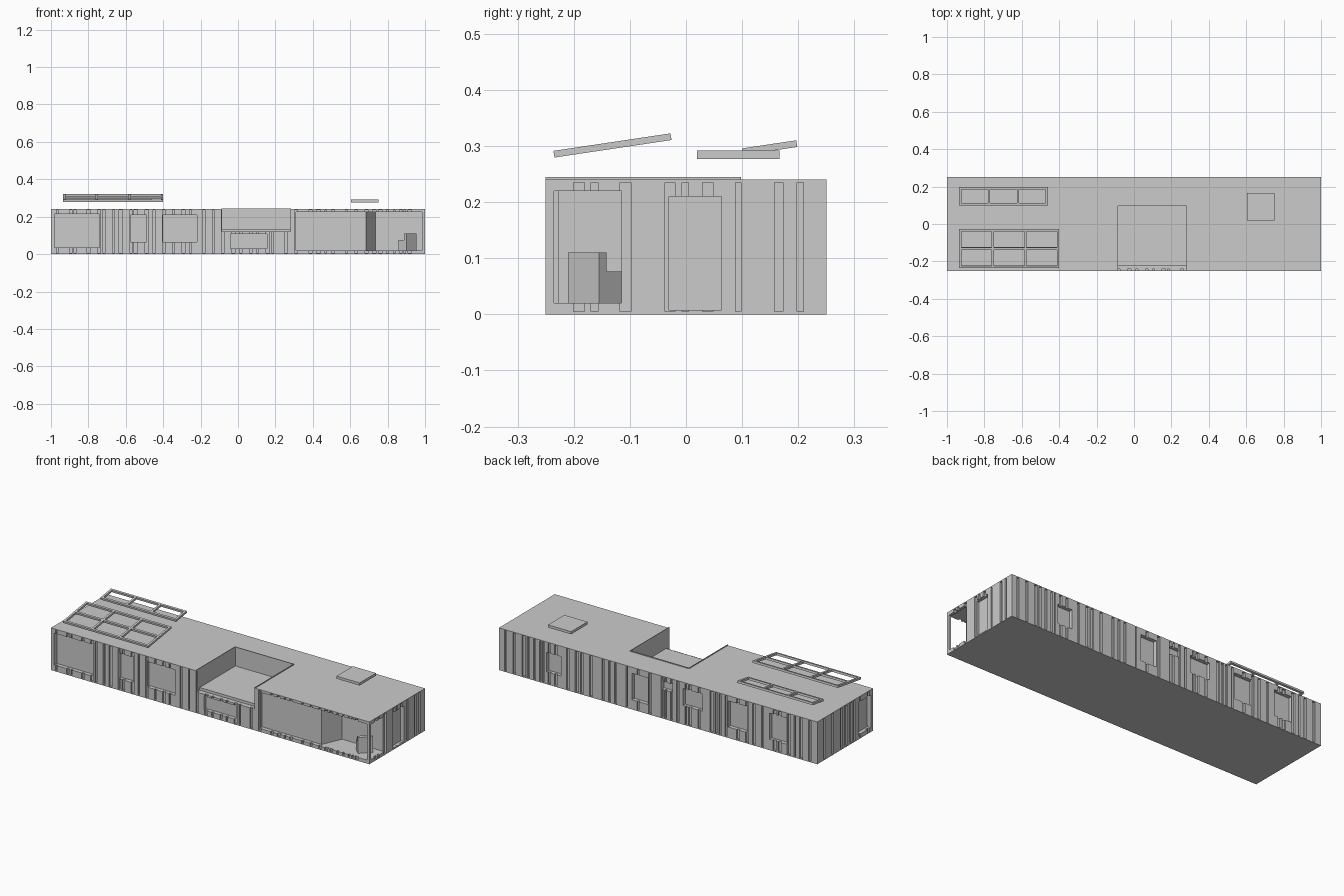
import bpy, bmesh, math, random
from mathutils import Matrix

random.seed(4)
if "Cube" in bpy.data.objects:
    bpy.data.objects.remove(bpy.data.objects["Cube"], do_unlink=True)

grey = bpy.data.materials.new("plain_grey")
grey.use_nodes = True
grey.diffuse_color = (0.6, 0.6, 0.6, 1)
grey.node_tree.nodes["Principled BSDF"].inputs["Base Color"].default_value = (0.6, 0.6, 0.6, 1)


def finish(name, bm):
    bmesh.ops.recalc_face_normals(bm, faces=bm.faces)
    mesh = bpy.data.meshes.new(name)
    bm.to_mesh(mesh)
    bm.free()
    mesh.materials.append(grey)
    obj = bpy.data.objects.new(name, mesh)
    bpy.context.collection.objects.link(obj)
    return obj


def add_box(bm, x0, x1, y0, y1, z0, z1):
    m = Matrix.Translation(((x0 + x1) / 2, (y0 + y1) / 2, (z0 + z1) / 2))
    m = m @ Matrix.Diagonal((x1 - x0, y1 - y0, z1 - z0, 1))
    bmesh.ops.create_cube(bm, size=1, matrix=m)


def box(name, *dims):
    bm = bmesh.new()
    add_box(bm, *dims)
    return finish(name, bm)


def prism(name, points, z0, z1):
    bm = bmesh.new()
    face = bm.faces.new([bm.verts.new((x, y, z0)) for x, y in points])
    top = bmesh.ops.extrude_face_region(bm, geom=[face])["geom"]
    bmesh.ops.translate(bm, vec=(0, 0, z1 - z0),
                        verts=[v for v in top if isinstance(v, bmesh.types.BMVert)])
    return finish(name, bm)


# Cladding outline: boards of uneven width with narrow grooves between them
W, D, GROOVE = 1.0, 0.25, 0.01


def boards(length):
    pts, t = [(0, 0)], random.uniform(0.02, 0.06)
    while t < length - 0.04:
        w = random.uniform(0.008, 0.02)
        pts += [(t, 0), (t, GROOVE), (t + w, GROOVE), (t + w, 0)]
        t += w + random.choice((0.012, 0.025, 0.04, 0.06))
    return pts


outline = [(-W + t, -D + d) for t, d in boards(2 * W)]
outline += [(W - d, -D + t) for t, d in boards(2 * D)]
outline += [(W - t, D - d) for t, d in boards(2 * W)]
outline += [(-W + d, D - t) for t, d in boards(2 * D)]

walls = prism("clad_walls", outline, 0.005, 0.235)
box("floor_slab", -W, W, -D, D, 0, 0.005)
roof = box("roof_slab", -W, W, -D, D, 0.235, 0.24)


def cut(target, cutter):
    cutter.hide_render = True
    cutter.hide_viewport = True
    cutter.display_type = "WIRE"
    mod = target.modifiers.new(cutter.name, "BOOLEAN")
    mod.operation, mod.solver, mod.object = "DIFFERENCE", "EXACT", cutter


# Recessed windows and doors
REVEAL, OUT = 0.022, 0.1
bm = bmesh.new()
front_windows = [(-0.98, -0.74, 0.035, 0.215), (-0.575, -0.49, 0.065, 0.21),
                 (-0.40, -0.22, 0.065, 0.21), (-0.04, 0.155, 0.03, 0.108)]
back_windows = [(0.61, 0.70, 0.07, 0.18), (0.065, 0.165, 0.055, 0.205),
                (-0.09, -0.02, 0.165, 0.21), (-0.28, -0.155, 0.108, 0.205),
                (-0.555, -0.44, 0.062, 0.21), (-0.81, -0.70, 0.062, 0.21)]
for x0, x1, z0, z1 in front_windows:
    add_box(bm, x0, x1, -D - OUT, -D + REVEAL, z0, z1)
for x0, x1, z0, z1 in back_windows:
    add_box(bm, x0, x1, D - REVEAL, D + OUT, z0, z1)
add_box(bm, W - REVEAL, W + OUT, -0.03, 0.063, 0.008, 0.21)
add_box(bm, -W - OUT, -W + REVEAL, -0.23, -0.12, 0.025, 0.21)
cut(walls, finish("window_cutter", bm))

# Corner porch with a glazed front and a slanted inner wall
porch = [(0.31, -D - OUT), (0.985, -D - OUT), (0.985, -0.115),
         (0.735, -0.115), (0.685, -0.228), (0.31, -0.228)]
cut(walls, prism("porch_cutter", porch, 0.02, 0.225))
cut(walls, box("porch_side_cutter", 0.95, W + OUT, -0.235, -0.115, 0.02, 0.22))

# Sunken roof terrace with a lower front ledge
terrace = box("terrace_cutter", -0.085, 0.28, -D - OUT, 0.098, 0.135, 0.5)
ledge = box("ledge_cutter", -0.085, 0.28, -D - OUT, -0.222, 0.12, 0.4)
for cutter in (terrace, ledge):
    cut(walls, cutter)
cut(roof, terrace)

# Thin upstand around the terrace
bm = bmesh.new()
add_box(bm, -0.088, -0.085, -D, 0.098, 0.236, 0.245)
add_box(bm, 0.28, 0.283, -D, 0.098, 0.236, 0.245)
add_box(bm, -0.088, 0.283, 0.095, 0.098, 0.236, 0.245)
finish("terrace_upstand", bm)


# Tilted open frames above the roof
def frame(name, x0, x1, depth, cols, rows, y, z, tilt):
    bm = bmesh.new()
    bar, t = 0.012, 0.006
    for i in range(cols + 1):
        x = x0 + (x1 - x0 - bar) * i / cols
        add_box(bm, x, x + bar, -depth / 2, depth / 2, -t, t)
    for j in range(rows + 1):
        v = -depth / 2 + (depth - bar) * j / rows
        for i in range(cols):
            x = x0 + (x1 - x0 - bar) * i / cols
            add_box(bm, x + bar, x + (x1 - x0 - bar) / cols, v, v + bar, -t, t)
    obj = finish(name, bm)
    obj.location = (0, y, z)
    obj.rotation_euler.x = tilt


frame("front_roof_frame", -0.935, -0.40, 0.211, 3, 2, -0.131, 0.301, math.radians(8.5))
frame("back_roof_frame", -0.935, -0.46, 0.098, 3, 1, 0.149, 0.297, math.radians(8.5))

# Flat roof unit
box("roof_unit", 0.605, 0.75, 0.02, 0.167, 0.277, 0.292)

# Porch chair, turned towards the inner corner
bm = bmesh.new()
add_box(bm, -0.039, 0.039, 0, 0.02, 0.02, 0.11)
add_box(bm, -0.039, 0.039, 0.02, 0.06, 0.02, 0.076)
chair = finish("porch_chair", bm)
chair.location = (0.928, -0.183, 0)
chair.rotation_euler.z = math.radians(45)
